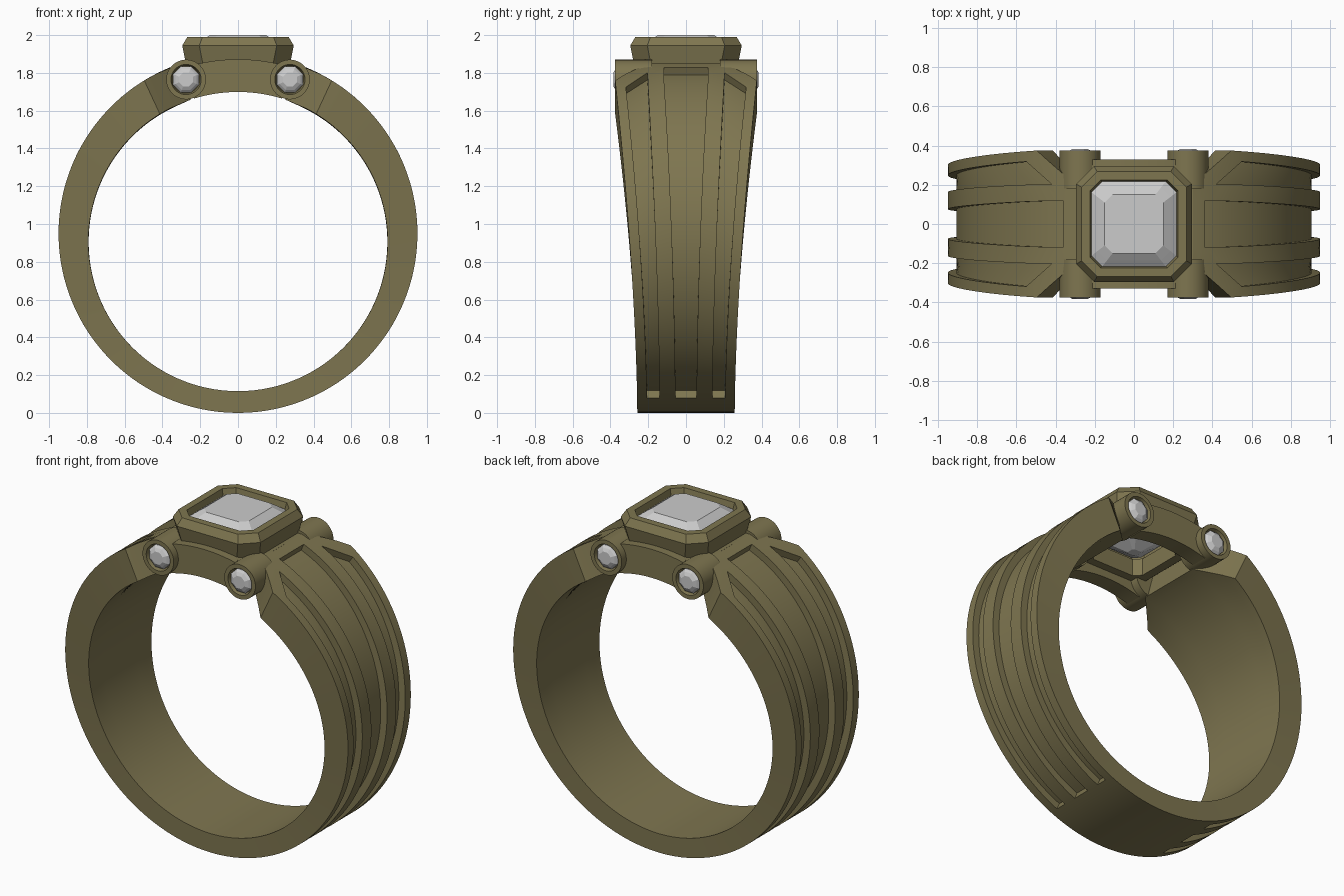
import bpy, bmesh
from math import sin, cos, pi, radians

if "Cube" in bpy.data.objects:
    bpy.data.objects.remove(bpy.data.objects["Cube"])

gold = bpy.data.materials.new("olive_gold")
gold.diffuse_color = (0.21, 0.18, 0.08, 1)
gold.use_nodes = True
gold.node_tree.nodes["Principled BSDF"].inputs["Base Color"].default_value = gold.diffuse_color


def finish(name, bm, mat=None, smooth=None, mirror=None):
    bmesh.ops.remove_doubles(bm, verts=bm.verts, dist=1e-5)
    bmesh.ops.recalc_face_normals(bm, faces=bm.faces)
    me = bpy.data.meshes.new(name)
    bm.to_mesh(me)
    bm.free()
    if smooth:
        me.shade_smooth()
        me.set_sharp_from_angle(angle=radians(smooth))
    if mat:
        me.materials.append(mat)
    ob = bpy.data.objects.new(name, me)
    bpy.context.collection.objects.link(ob)
    if mirror:
        m = ob.modifiers.new("mirror", 'MIRROR')
        m.use_axis = mirror
        m.merge_threshold = 0.0005
    return ob


def skin(loops, caps=True, cyclic=False):
    """Join equal-length closed loops of points with quads."""
    bm = bmesh.new()
    rows = [[bm.verts.new(p) for p in lp] for lp in loops]
    pairs = list(zip(rows, rows[1:]))
    if cyclic:
        pairs.append((rows[-1], rows[0]))
    n = len(rows[0])
    for a, b in pairs:
        for j in range(n):
            k = (j + 1) % n
            bm.faces.new((a[j], a[k], b[k], b[j]))
    if caps and not cyclic:
        bm.faces.new(rows[0])
        bm.faces.new(rows[-1])
    return bm


def octagon(h, cut, z):
    c = h - cut
    return [(h, -c, z), (h, c, z), (c, h, z), (-c, h, z),
            (-h, c, z), (-h, -c, z), (-c, -h, z), (c, -h, z)]


def circle_y(x, z, r, y, n):
    return [(x + r * cos(2 * pi * (i + .5) / n), y, z + r * sin(2 * pi * (i + .5) / n)) for i in range(n)]


# Shank: half band with three grooves, chamfered ends, mirrored in x
# column kind: (bottom fraction, top fraction, groove end angle, shank end angle)
KIND = {'e': (1, 1, 38, 31.5), 'g2': (.80, .86, 35.4, 27.5),
        'g1': (.54, .54, 26.2, 18.5), 'c': (.215, .31, 22.3, 18.5)}
half = [('c', 1), ('c', 0), ('g1', 0), ('g1', 1), ('g2', 1), ('g2', 0), ('e', 0)]
cols = [(k, d, -1) for k, d in reversed(half)] + [(k, d, 1) for k, d in half]
START, DEPTH, N = 156.4, 0.043, 64


def band_point(col, deg, groove, inner):
    kind, deep, side = col
    a = radians(deg)
    t = min(1, max(0, .95 + .95 * cos(a)) / 1.76) ** 1.6
    f0, f1 = KIND[kind][:2]
    y = side * (.258 + .117 * t) * (f0 + (f1 - f0) * t)
    r, zc = (.792, .907) if inner else (.95 - DEPTH * deep * groove, .95)
    return (r * sin(a), y, zc + r * cos(a))


def station(angle, groove):
    return ([band_point(c, angle(KIND[c[0]]), groove, False) for c in cols] +
            [band_point(c, angle(KIND[c[0]]), 0, True) for c in reversed(cols)])


loops = [station(lambda k, i=i: 180 + (START - 180) * i / 8, 0) for i in range(9)]
loops += [station(lambda k, i=i: START + (k[2] - START) * i / N, 1) for i in range(N + 1)]
loops += [station(lambda k, i=i: k[2] + (k[3] - k[2]) * i / 3, 0) for i in range(4)]
bm = skin(loops, caps=False)
bm.verts.ensure_lookup_table()
n, base = 2 * len(cols), len(bm.verts) - 2 * len(cols)
for j in range(len(cols) - 1):
    bm.faces.new([bm.verts[base + q] for q in (j, j + 1, n - 2 - j, n - 1 - j)])
finish("shank", bm, gold, 30, (True, False, False))

# Curved bridge rails at front and back
rail = []
for i in range(17):
    a = radians(-17 + 34 * i / 16)
    rail.append([(r * sin(a), y, .907 + r * cos(a))
                 for r, y in ((.792, -.33), (.965, -.33), (.965, -.23), (.792, -.23))])
finish("bridge_rail", skin(rail), gold, 30, (False, True, False))

# Four round side settings with recessed mouths, and their stones
tube = [(.105, -.18), (.105, -.375), (.08, -.375), (.072, -.345)]
finish("side_setting", skin([circle_y(.275, 1.765, r, y, 40) for r, y in tube]),
       gold, 30, (True, True, False))
stone = [(.074, -.345), (.074, -.36), (.06, -.373), (.04, -.384)]
finish("side_stone", skin([circle_y(.275, 1.765, r, y, 8) for r, y in stone]),
       None, None, (True, True, False))

# Bezel with cut corners
bezel = [(.275, .09, 1.845), (.295, .09, 1.945), (.268, .08, 1.99),
         (.225, .055, 1.99), (.213, .05, 1.94), (.19, .05, 1.845)]
finish("bezel", skin([octagon(*b) for b in bezel], cyclic=True), gold)

# Stepped gallery under the bezel
gallery = [(.235, .05, 1.745), (.235, .05, 1.79), (.30, .06, 1.79),
           (.30, .06, 1.85), (.18, .04, 1.85), (.18, .04, 1.745)]
finish("gallery", skin([octagon(*g) for g in gallery], cyclic=True), gold)

# Step-cut centre stone
gem = [(.03, .01, 1.76), (.12, .035, 1.81), (.18, .05, 1.88), (.218, .055, 1.935),
       (.218, .055, 1.95), (.185, .048, 1.975), (.15, .04, 2.0)]
finish("centre_stone", skin([octagon(*g) for g in gem]))
